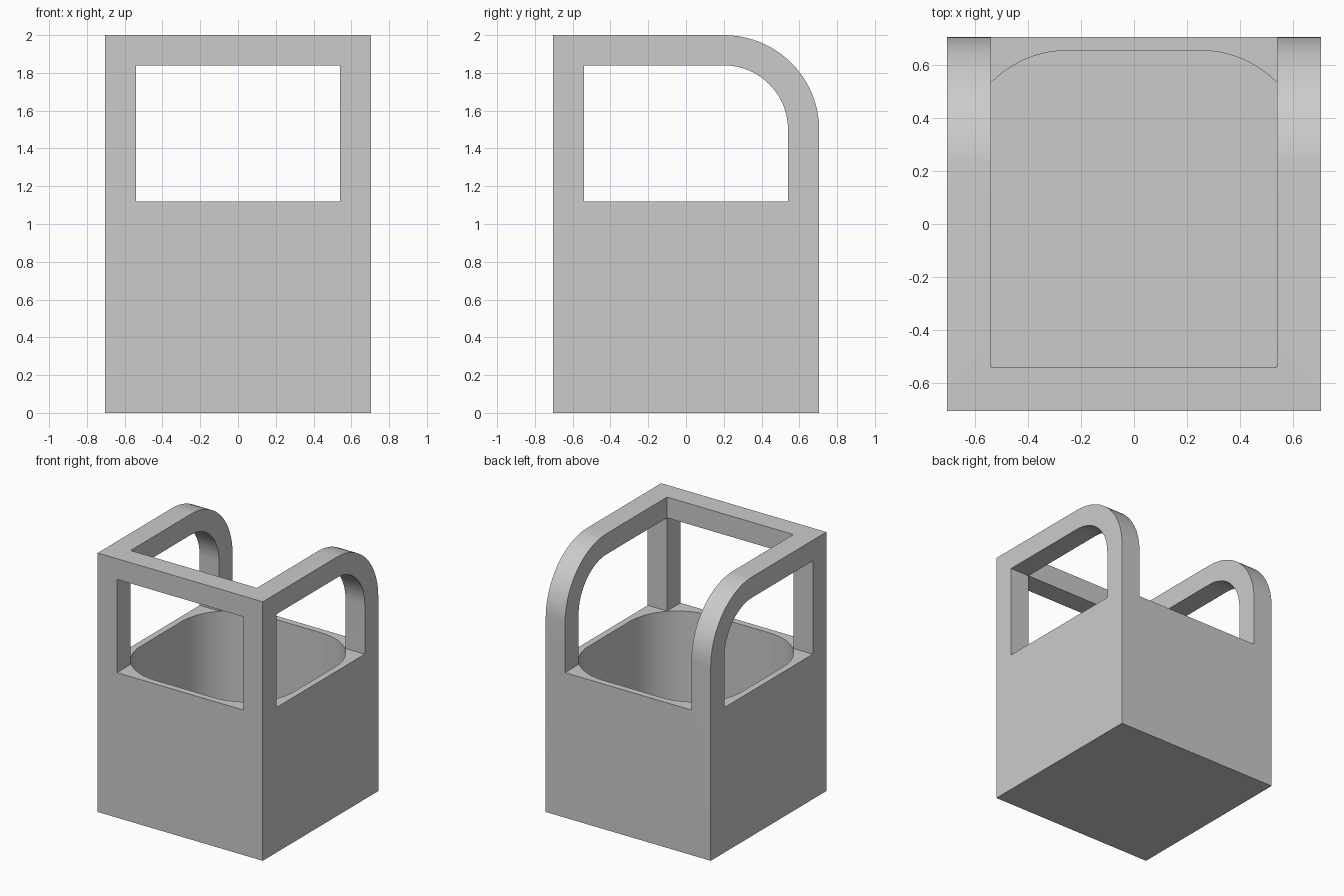
import bpy, bmesh
from math import sin, cos, pi, radians
from mathutils import Vector

if "Cube" in bpy.data.objects:
    bpy.data.objects.remove(bpy.data.objects["Cube"], do_unlink=True)

HALF = 0.705      # outer half width
INNER = 0.54      # half width of the openings
TOP = 2.0
RIM = 1.12        # top of the box walls
BEAM = 1.84       # underside of the frame
ARC_Y, ARC_Z = 0.2, 1.5

grey = bpy.data.materials.new("light grey")
grey.use_nodes = True
grey.diffuse_color = (0.6, 0.6, 0.6, 1)
grey.node_tree.nodes["Principled BSDF"].inputs["Base Color"].default_value = (0.6, 0.6, 0.6, 1)


def arc(cx, cy, rx, ry, start, end, steps=20):
    angles = [start + (end - start) * i / steps for i in range(steps + 1)]
    return [(cx + rx * cos(a), cy + ry * sin(a)) for a in angles]


def prism(name, points, place, push):
    """Extrude a closed 2D outline; place maps 2D to 3D, push is the extrusion."""
    bm = bmesh.new()
    face = bm.faces.new([bm.verts.new(place(a, b)) for a, b in points])
    new = bmesh.ops.extrude_face_region(bm, geom=[face])["geom"]
    bmesh.ops.translate(bm, vec=Vector(push),
                        verts=[v for v in new if isinstance(v, bmesh.types.BMVert)])
    bmesh.ops.recalc_face_normals(bm, faces=bm.faces)
    mesh = bpy.data.meshes.new(name)
    bm.to_mesh(mesh)
    bm.free()
    mesh.materials.append(grey)
    obj = bpy.data.objects.new(name, mesh)
    bpy.context.collection.objects.link(obj)
    return obj


def side_outline(half, low, high):
    """Side profile with a rounded upper back corner."""
    curve = arc(ARC_Y, ARC_Z, half - ARC_Y, high - ARC_Z, 0, pi / 2)
    return [(-half, low), (half, low)] + curve + [(-half, high)]


def rectangle(x0, x1, y0, y1):
    return [(x0, y0), (x1, y0), (x1, y1), (x0, y1)]


def cavity_outline(half, radius):
    c = half - radius
    points = []
    for i, (sx, sy) in enumerate([(1, 1), (-1, 1), (-1, -1), (1, -1)]):
        points += arc(sx * c, sy * c, radius, radius, i * pi / 2, (i + 1) * pi / 2)
    return points


# Outer block with rounded upper back edge
box = prism("open_box_with_frame", side_outline(HALF, 0, TOP),
            lambda a, b: (-HALF, a, b), (2 * HALF, 0, 0))

cutters = [
    # Arched windows through both sides
    prism("side_window_cutter", side_outline(INNER, RIM, BEAM),
          lambda a, b: (-1, a, b), (2, 0, 0)),
    # Rectangular window in the front
    prism("front_window_cutter", rectangle(-INNER, INNER, RIM, BEAM),
          lambda a, b: (a, -1, b), (0, 1, 0)),
    # Open top and back between the side arches
    prism("top_opening_cutter", rectangle(-INNER, INNER, -INNER, 1),
          lambda a, b: (a, b, RIM), (0, 0, 1)),
    # Rounded storage well
    prism("well_cutter", cavity_outline(0.655, 0.405),
          lambda a, b: (a, b, 0.05), (0, 0, RIM + 0.1)),
]

bpy.context.view_layer.objects.active = box
for cutter in cutters:
    mod = box.modifiers.new(cutter.name, 'BOOLEAN')
    mod.operation = 'DIFFERENCE'
    mod.solver = 'EXACT'
    mod.object = cutter
    bpy.ops.object.modifier_apply(modifier=mod.name)
    bpy.data.objects.remove(cutter, do_unlink=True)

# Smooth curves, sharp corners
bpy.ops.object.select_all(action='DESELECT')
box.select_set(True)
bpy.ops.object.shade_smooth_by_angle(angle=radians(30))
